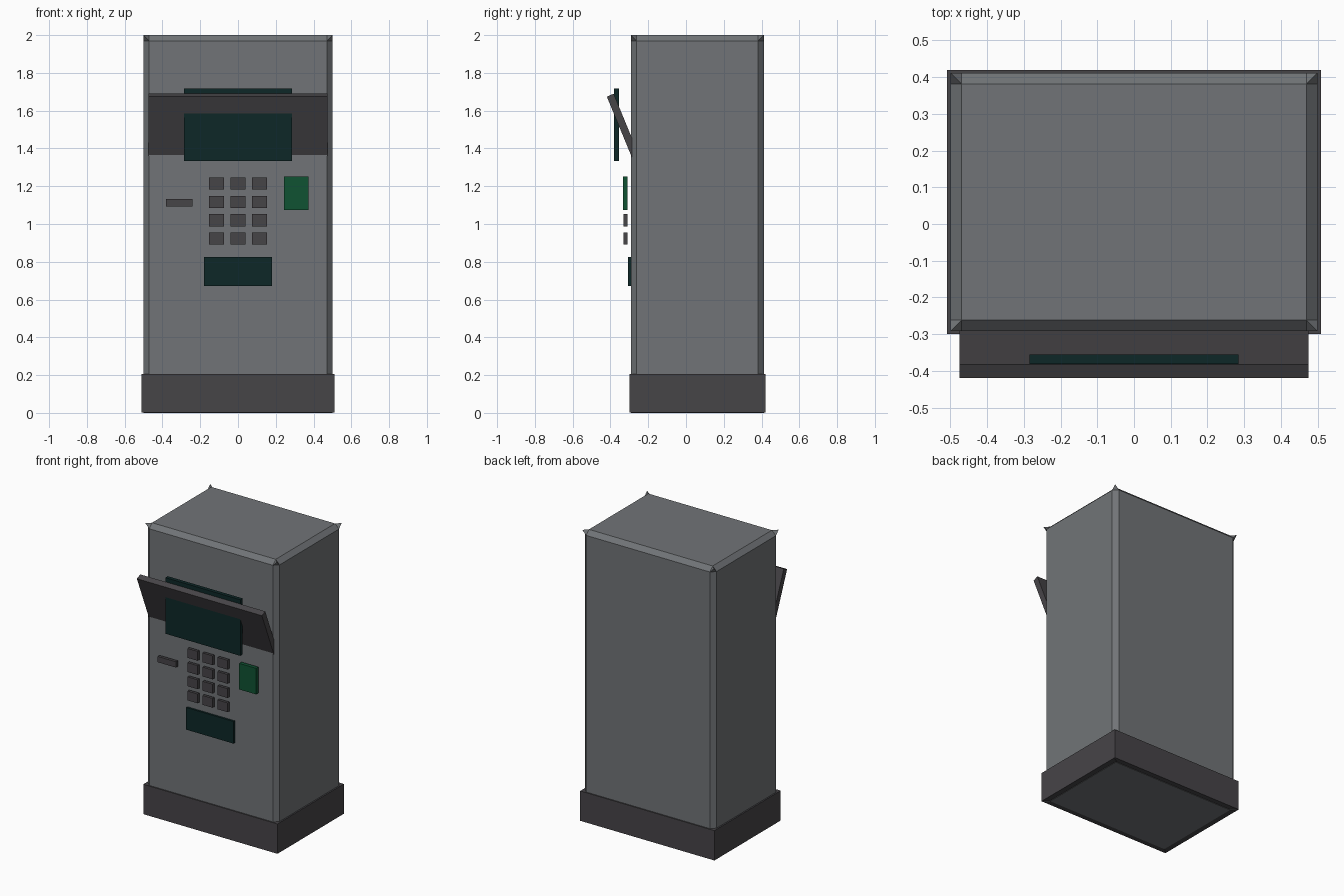
import bpy, bmesh
from mathutils import Vector

if "Cube" in bpy.data.objects:
    bpy.data.objects.remove(bpy.data.objects["Cube"])


def material(name, rgb):
    m = bpy.data.materials.new(name)
    m.diffuse_color = (*rgb, 1)
    m.use_nodes = True
    m.node_tree.nodes["Principled BSDF"].inputs["Base Color"].default_value = m.diffuse_color
    return m


GREY = material("cabinet grey", (0.165, 0.175, 0.185))
DARK = material("dark grey", (0.062, 0.058, 0.064))
SCREEN = material("dark teal", (0.004, 0.020, 0.020))
GREEN = material("button green", (0.005, 0.085, 0.032))


def finish(bm, name, mat):
    bmesh.ops.recalc_face_normals(bm, faces=bm.faces)
    me = bpy.data.meshes.new(name)
    bm.to_mesh(me)
    bm.free()
    me.materials.append(mat)
    ob = bpy.data.objects.new(name, me)
    bpy.context.collection.objects.link(ob)
    return ob


def box_bmesh(x, y, z):
    """Box spanning the given (low, high) ranges."""
    bm = bmesh.new()
    bmesh.ops.create_cube(bm, size=1)
    for v in bm.verts:
        v.co = Vector([r[0] if c < 0 else r[1] for c, r in zip(v.co, (x, y, z))])
    return bm


def box(name, mat, x, y, z):
    return finish(box_bmesh(x, y, z), name, mat)


# Cabinet: chamfered edges, with the sharp corner points left standing
X, Y, Z = (-0.5, 0.5), (-0.292, 0.412), (0, 2)
bm = box_bmesh(X, Y, Z)
corners = [v.co.copy() for v in bm.verts]
bmesh.ops.bevel(bm, geom=bm.edges[:], offset=0.03, segments=1, affect='EDGES')
for f in [f for f in bm.faces if len(f.verts) == 3]:
    centre = f.calc_center_median()
    tip = bmesh.ops.poke(bm, faces=[f])["verts"][0]
    tip.co = min(corners, key=lambda c: (c - centre).length)
finish(bm, "cabinet", GREY)

# Plinth
box("plinth", DARK, (-0.51, 0.51), (-0.30, 0.42), (0.002, 0.207))

# Tilted visor: side profile extruded across the width
profile = [(-0.419, 1.674), (-0.383, 1.69), (-0.235, 1.33), (-0.271, 1.315)]
bm = bmesh.new()
face = bm.faces.new([bm.verts.new((-0.475, y, z)) for y, z in profile])
side = bmesh.ops.extrude_face_region(bm, geom=[face])["geom"]
bmesh.ops.translate(bm, vec=(0.95, 0, 0),
                    verts=[g for g in side if isinstance(g, bmesh.types.BMVert)])
finish(bm, "visor", DARK)

# Screen and lower tray
box("screen", SCREEN, (-0.285, 0.285), (-0.382, -0.356), (1.333, 1.718))
box("lower_tray", SCREEN, (-0.18, 0.18), (-0.306, -0.28), (0.673, 0.825))

# Card slot and green button
box("card_slot", DARK, (-0.38, -0.24), (-0.33, -0.31), (1.092, 1.132))
box("green_button", GREEN, (0.243, 0.372), (-0.334, -0.309), (1.073, 1.252))

# Keypad: four rows of three keys
for row in range(4):
    for col in range(3):
        cx, cz = (col - 1) * 0.114, 1.215 - row * 0.0975
        box(f"key_{row}_{col}", DARK, (cx - 0.039, cx + 0.039),
            (-0.33, -0.311), (cz - 0.032, cz + 0.032))
